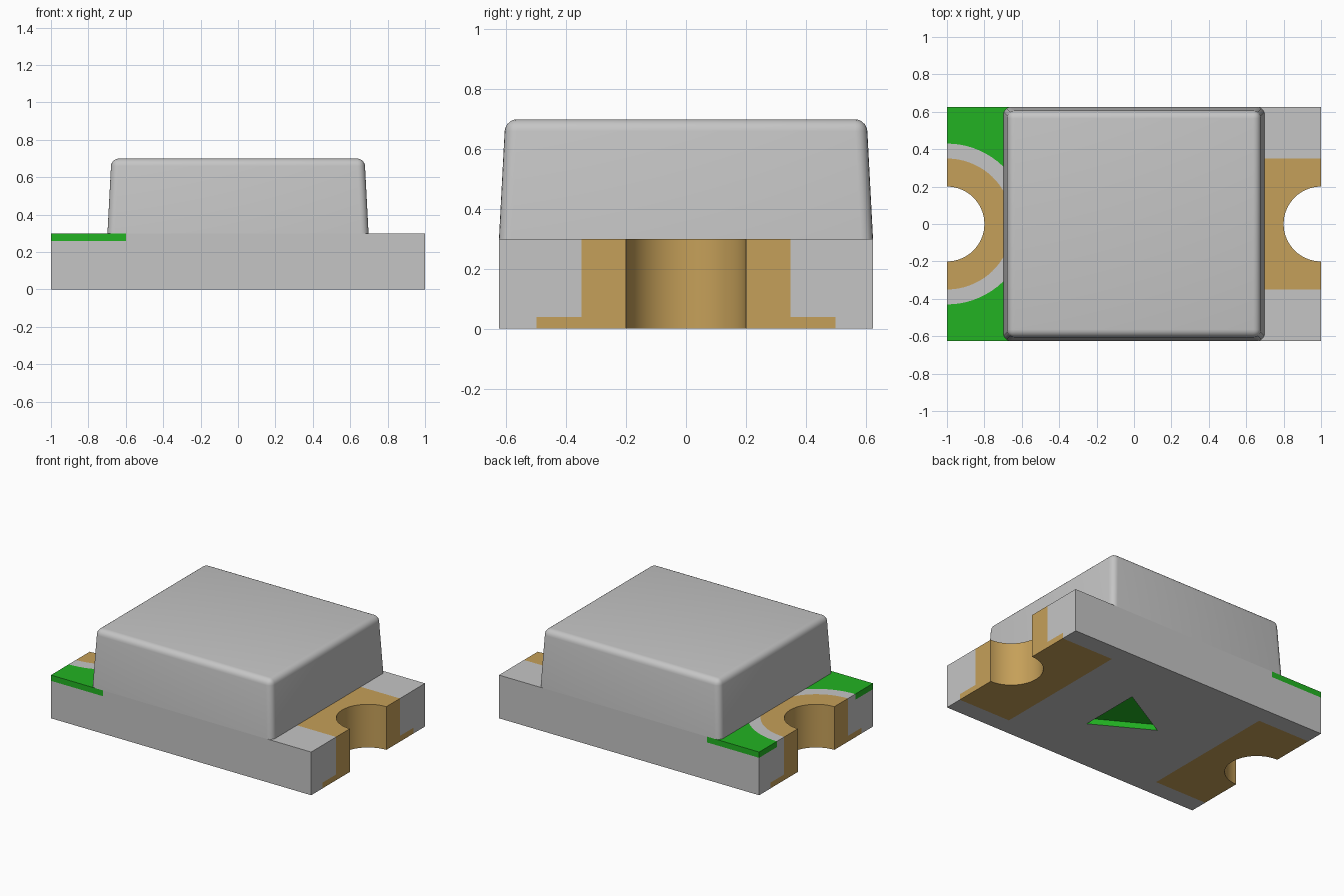
import bpy, bmesh, math
from mathutils import Vector

if "Cube" in bpy.data.objects:
    bpy.data.objects.remove(bpy.data.objects["Cube"], do_unlink=True)

HALF_Y, HEIGHT, INNER_X = 0.625, 0.3, 0.5


def material(name, rgb):
    m = bpy.data.materials.new(name)
    m.use_nodes = True
    m.diffuse_color = (*rgb, 1)
    bsdf = next(n for n in m.node_tree.nodes if n.type == 'BSDF_PRINCIPLED')
    bsdf.inputs["Base Color"].default_value = (*rgb, 1)
    return m


grey = material("pale_grey", (0.56, 0.56, 0.56))
gold = material("gold", (0.56, 0.35, 0.10))
green = material("green", (0.016, 0.45, 0.016))
GREY, GOLD, GREEN = range(3)


def finish(bm, name, mats):
    bmesh.ops.recalc_face_normals(bm, faces=bm.faces[:])
    mesh = bpy.data.meshes.new(name)
    bm.to_mesh(mesh)
    bm.free()
    for m in mats:
        mesh.materials.append(m)
    obj = bpy.data.objects.new(name, mesh)
    bpy.context.collection.objects.link(obj)
    bpy.ops.object.select_all(action='DESELECT')
    obj.select_set(True)
    bpy.context.view_layer.objects.active = obj
    bpy.ops.object.shade_smooth_by_angle(angle=math.radians(30))
    return obj


# --- Board: flat plan with a ringed half-round notch at each end ---
bm = bmesh.new()
corner = math.atan2(HALF_Y, 1 - INNER_X)
quarter = math.pi / 2
angles = [-quarter + (quarter - corner) * i / 8 for i in range(8)]
angles += [-corner + 2 * corner * i / 20 for i in range(21)]
angles += [corner + (quarter - corner) * i / 8 for i in range(1, 9)]


def outer_radius(a):
    c, s = math.cos(a), abs(math.sin(a))
    return min((1 - INNER_X) / max(c, 1e-6), HALF_Y / max(s, 1e-6))


chains = {}
for side in (1, -1):
    loops = []
    for ring in (0.2, 0.35, 0.43, None):
        radii = [ring or outer_radius(a) for a in angles]
        loops.append([bm.verts.new((side * (1 - r * math.cos(a)), r * math.sin(a), 0))
                      for r, a in zip(radii, angles)])
    for lo, hi in zip(loops, loops[1:]):
        for i in range(len(angles) - 1):
            bm.faces.new((lo[i], hi[i], hi[i + 1], lo[i + 1]))
    chains[side] = loops[-1][8:29]

# Middle of the plan, split around the triangular polarity mark
right, left = chains[1], chains[-1]
t0, t1, t2 = [bm.verts.new(p) for p in ((0.2, 0.22, 0), (-0.19, 0, 0), (0.2, -0.22, 0))]
bm.faces.new(right + [t0, t2])
bm.faces.new([right[-1]] + left[:9:-1] + [t1, t0])
bm.faces.new(left[10::-1] + [right[0], t2, t1])
mark = bm.faces.new((t0, t1, t2))

# Raise the plan to the board thickness
raised = bmesh.ops.extrude_face_region(bm, geom=bm.faces[:], use_keep_orig=True)["geom"]
for v in raised:
    if isinstance(v, bmesh.types.BMVert):
        v.co.z = HEIGHT

# Sink the triangular mark into the underside
bm.faces.remove(mark)
rim = (t0, t1, t2)
floor = [bm.verts.new((v.co.x, v.co.y, 0.04)) for v in rim]
bm.faces.new(floor)
for i in range(3):
    j = (i + 1) % 3
    bm.faces.new((rim[i], rim[j], floor[j], floor[i]))

# Cut colour borders into the two ends
cuts = [((0, 1, 0), (0, s * y, 0)) for y in (0.35, 0.43, 0.5) for s in (1, -1)]
cuts += [((1, 0, 0), (s * 0.6, 0, 0)) for s in (1, -1)]
cuts += [((0, 0, 1), (0, 0, z)) for z in (0.04, 0.26)]
for normal, point in cuts:
    faces = [f for f in bm.faces if abs(f.calc_center_median().x) > INNER_X + 1e-4]
    edges = {e for f in faces for e in f.edges}
    verts = {v for f in faces for v in f.verts}
    bmesh.ops.bisect_plane(bm, geom=list(verts) + list(edges) + faces, dist=1e-5,
                           plane_co=point, plane_no=normal)
bmesh.ops.recalc_face_normals(bm, faces=bm.faces[:])


def board_colour(f):
    c, n = f.calc_center_median(), f.normal
    x, y = abs(c.x), abs(c.y)
    r = math.hypot(x - 1, y)
    if x < 0.25 and 0.001 < c.z < 0.05:
        return GREEN                      # sunken mark
    if x < 0.6:
        return GREY
    if n.z < -0.5:                        # solder pads below
        return GOLD if y < 0.5 else GREY
    if n.z > 0.5:                         # top metal and mask
        if c.x > 0:
            return GOLD if y < 0.35 else GREY
        return GOLD if r < 0.35 else GREEN if r > 0.43 else GREY
    if r < 0.205:                         # plated notch wall
        return GOLD
    if c.x < 0 and c.z > 0.26 and y > 0.43:
        return GREEN                      # mask edge
    if x > 0.99 and (y < 0.35 or (y < 0.5 and c.z < 0.04)):
        return GOLD                       # end plating
    return GREY


for f in bm.faces:
    f.material_index = board_colour(f)
finish(bm, "board", (grey, gold, green))

# --- Lens: tapered block with rounded upper and upright edges ---
bm = bmesh.new()
bmesh.ops.create_cube(bm, size=2)
for v in bm.verts:
    top = v.co.z > 0
    inset = 0.021 if top else 0
    v.co = Vector((v.co.x * (0.698 - inset), v.co.y * (HALF_Y - inset),
                   0.7 if top else HEIGHT))
edges = [e for e in bm.edges if max(v.co.z for v in e.verts) > HEIGHT + 0.1]
bmesh.ops.bevel(bm, geom=edges, offset=0.04, offset_type='OFFSET', segments=5,
                profile=0.5, affect='EDGES')
finish(bm, "lens", (grey,))
